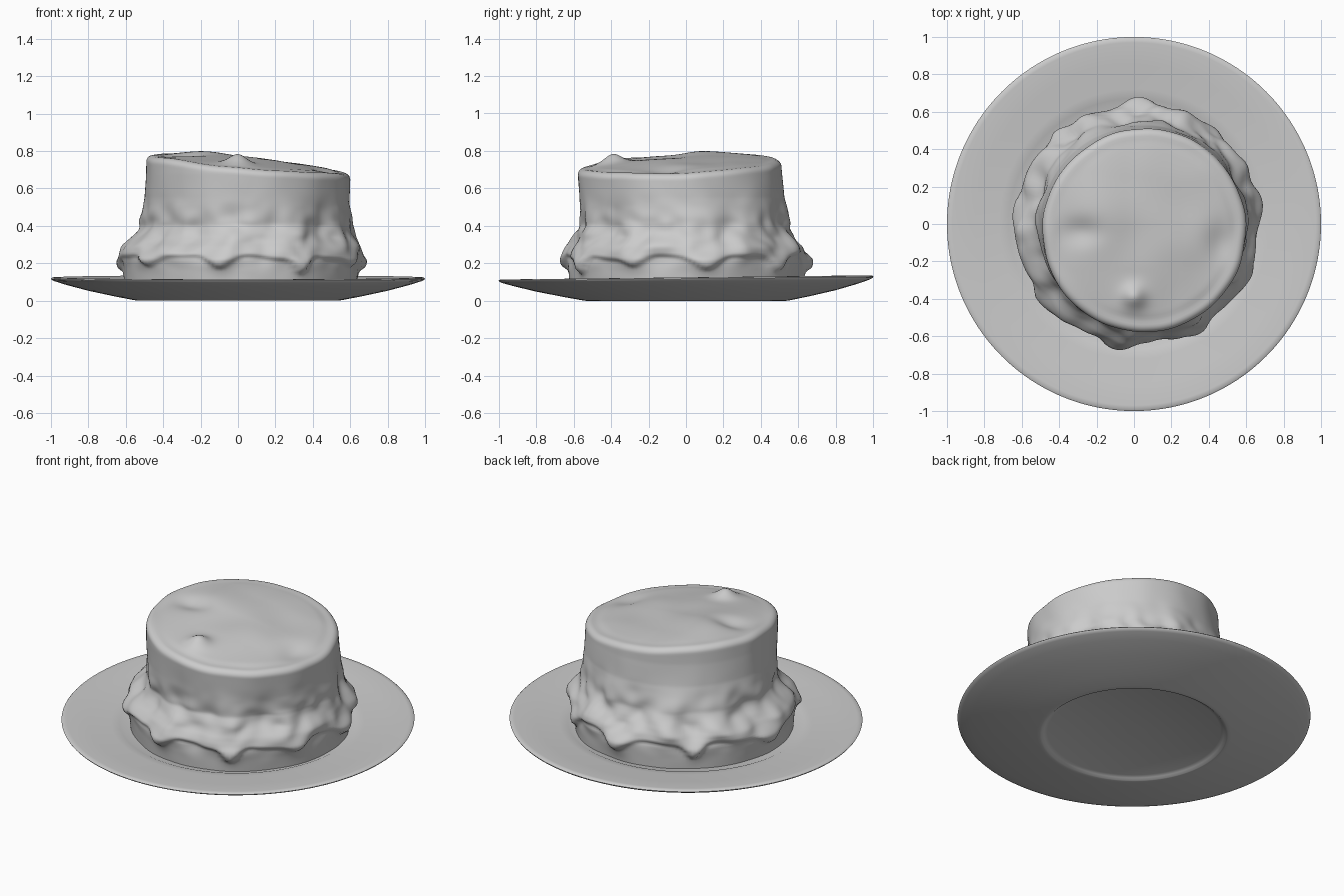
import bpy, bmesh
from math import sin, cos, pi, exp, atan2, hypot
from mathutils import Vector, noise

if "Cube" in bpy.data.objects:
    bpy.data.objects.remove(bpy.data.objects["Cube"])

SEG = 192


def skin(name, rings, angle):
    """Join rings of points into a surface closed with a fan at each end."""
    bm = bmesh.new()
    loops = [[bm.verts.new(p) for p in ring] for ring in rings]
    for a, b in zip(loops, loops[1:]):
        for i in range(SEG):
            j = (i + 1) % SEG
            bm.faces.new((a[i], a[j], b[j], b[i]))
    for loop in (loops[0], loops[-1]):
        mid = sum((v.co for v in loop), Vector()) / SEG
        c = bm.verts.new(mid)
        for i in range(SEG):
            bm.faces.new((loop[i], loop[(i + 1) % SEG], c))
    bmesh.ops.recalc_face_normals(bm, faces=bm.faces)
    me = bpy.data.meshes.new(name)
    bm.to_mesh(me)
    bm.free()
    ob = bpy.data.objects.new(name, me)
    bpy.context.collection.objects.link(ob)
    bpy.ops.object.select_all(action='DESELECT')
    ob.select_set(True)
    bpy.context.view_layer.objects.active = ob
    bpy.ops.object.shade_smooth_by_angle(angle=angle)
    return ob


def interp(table, t):
    for a, b in zip(table, table[1:]):
        if t <= b[0]:
            f = max(0, (t - a[0]) / (b[0] - a[0]))
            return [p + (q - p) * f for p, q in zip(a[1:], b[1:])]
    return table[-1][1:]


def step(t):
    t = min(1, max(0, t))
    return t * t * (3 - 2 * t)


def bump(d, w):
    return exp(-(d / w) ** 2)


angles = [2 * pi * i / SEG for i in range(SEG)]

# Plate: foot ring below, shallow well above, rim slightly higher at the back
plate_profile = [(0.02, 0.02), (0.49, 0.02), (0.51, 0.012), (0.523, 0.001),
                 (0.535, 0), (0.55, 0.002), (0.65, 0.021), (0.8, 0.053),
                 (0.92, 0.085), (0.98, 0.104), (0.997, 0.112), (1.0, 0.118),
                 (0.993, 0.124), (0.97, 0.125), (0.85, 0.112), (0.72, 0.1),
                 (0.67, 0.095), (0.65, 0.086), (0.5, 0.083), (0.02, 0.083)]
skin("plate", [[(r * cos(a), r * sin(a), z + 0.09 * z * r * sin(a))
                for a in angles] for r, z in plate_profile], 0.8)

# Cake wall: height, centre x, centre y, radius
wall = [(0.08, 0.015, 0, 0.62), (0.15, 0.015, 0, 0.625), (0.22, 0.015, 0, 0.63),
        (0.29, 0.02, 0, 0.612), (0.34, 0.03, 0, 0.585), (0.40, 0.04, 0, 0.562),
        (0.55, 0.05, -0.022, 0.548), (0.68, 0.055, -0.033, 0.545),
        (0.82, 0.055, -0.035, 0.54)]
# Drips: angle in degrees, lowest height, width
drips = [(-60, 0.15, 0.08), (-100, 0.17, 0.11), (-140, 0.18, 0.13),
         (175, 0.17, 0.12), (130, 0.16, 0.08), (88, 0.16, 0.12),
         (50, 0.17, 0.1), (10, 0.16, 0.13), (-25, 0.18, 0.11)]


def nz(x, y, z, k, seed):
    return noise.noise(Vector((x * k, y * k, z * k + seed)))


def wall_radius(a, z):
    r = interp(wall, z)[2]
    c, s = cos(a), sin(a)
    # wavy collar of icing with drips
    edge, swell = 0.235 + 0.03 * nz(c, s, 0, 2.5, 3), 0
    for deg, low, w in drips:
        d = a - deg * pi / 180
        g = bump(atan2(sin(d), cos(d)), w)
        edge -= (0.235 - low) * g
        swell += 0.022 * g * bump(z - low - 0.045, 0.06)
    crest = edge + 0.03
    r += 0.022 * step((z - edge + 0.012) / 0.03) * (1 - step((z - crest) / 0.11))
    r += swell
    # sagging folds, strongest at mid height
    m = bump(z - 0.34, 0.13)
    r += m * (0.05 * nz(c, s, z * 1.2, 3.2, 7) + 0.025 * nz(c, s, z * 2, 6, 1))
    return r + 0.008 * nz(c, s, z, 3, 11)


def top_height(x, y, f):
    z = 0.737 - 0.085 * x + 0.04 * y + 0.03 * (1 - f * f)
    z += 0.02 * bump(hypot(x + 0.22, y - 0.1), 0.2)
    z += 0.045 * bump(hypot(x, y + 0.39), 0.06)
    z -= 0.025 * bump(hypot((x + 0.28) / 1.5, y + 0.04), 0.07)
    z -= 0.02 * bump(hypot(x - 0.46, (y + 0.1) / 1.5), 0.07)
    return z + 0.018 * nz(x, y, 0, 4, 5) * (1 - 0.5 * f)


def wall_point(a, t, inset=0.0, lift=0.0):
    rim = top_height(0.055 + 0.54 * cos(a), -0.035 + 0.54 * sin(a), 1) - 0.035
    z = 0.08 + (rim - 0.08) * t
    cx, cy, _ = interp(wall, z)
    r = wall_radius(a, z) - inset
    return (cx + r * cos(a), cy + r * sin(a), z + lift)


rings = [[wall_point(a, i / 64) for a in angles] for i in range(65)]

# Rounded shoulder and uneven top
for k in range(1, 7):
    q = k / 6 * pi / 2
    rings.append([wall_point(a, 1, 0.04 * (1 - cos(q)), 0.035 * sin(q))
                  for a in angles])
shoulder = rings[-1]
for k in range(1, 32):
    f = 1 - k / 32
    ring = []
    for a, p in zip(angles, shoulder):
        x = 0.055 + (p[0] - 0.055) * f
        y = -0.035 + (p[1] + 0.035) * f
        blend = step((1 - f) / 0.12)
        ring.append((x, y, p[2] * (1 - blend) + top_height(x, y, f) * blend))
    rings.append(ring)
skin("iced_cake", rings, 1.2)
